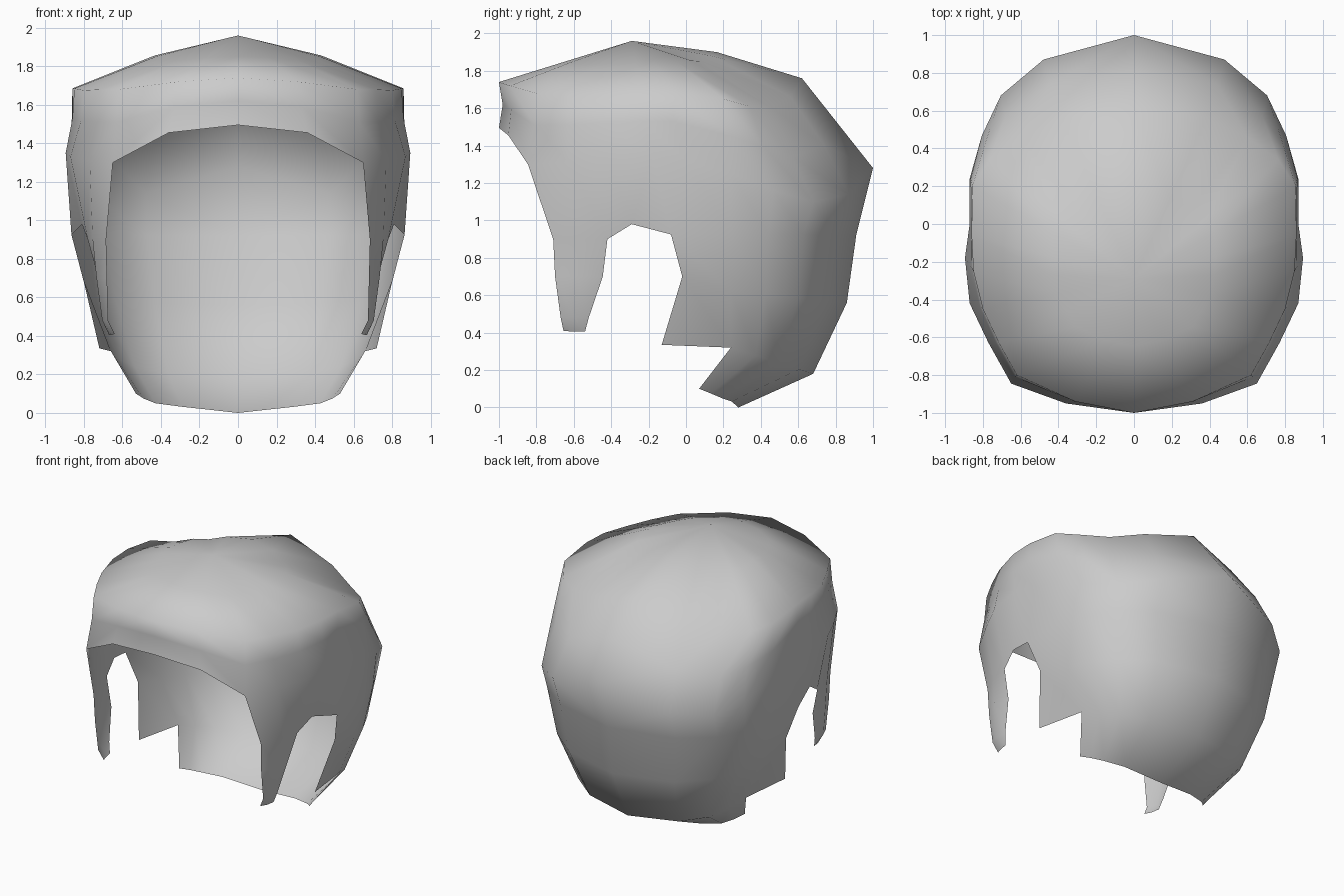
import bpy, bmesh
from mathutils import Vector

if "Cube" in bpy.data.objects:
    bpy.data.objects.remove(bpy.data.objects["Cube"])

# Unit quarter outline of the rounded back of the head (side -> centre back)
ARC = [(1, 0), (.926, .30), (.81, .58), (.55, .83), (0, 1)]


def back_ring(width, y0, y1, heights):
    return [(width * a, y0 + (y1 - y0) * b, z) for (a, b), z in zip(ARC, heights)]


def slope(z_side, z_back):
    return [z_side + (z_back - z_side) * b for a, b in ARC]


# Rings of the right half, each from centre front round to centre back
brow = [(0, -1, 1.74), (.31, -.94, 1.72), (.62, -.80, 1.68), (.715, -.63, 1.68), (.80, -.45, 1.675),
        (.85, -.25, 1.685), (.86, -.06, 1.685),
        (.855, .20, 1.65), (.765, .34, 1.61), (.60, .46, 1.60), (.38, .56, 1.66), (0, .62, 1.76)]
groove = [(0, -.98, 1.62), (.33, -.935, 1.59), (.63, -.81, 1.51), (.73, -.63, 1.51), (.815, -.44, 1.52),
          (.86, -.23, 1.53), (.86, -.07, 1.53),
          (.865, .24, 1.45), (.79, .42, 1.39), (.68, .57, 1.34), (.44, .74, 1.40), (0, .81, 1.52)]
fringe = [(0, -1, 1.495), (.36, -.95, 1.455), (.65, -.845, 1.30), (.77, -.63, 1.31),
          (.87, -.42, 1.33), (.895, -.18, 1.35),
          (.87, 0, 1.32)] + back_ring(.87, .24, 1.0, [1.25, 1.16, 1.10, 1.14, 1.28])
CROWN = Vector((0, -.29, 1.96))

# Intermediate crown ring, gently domed
dome = []
for i, p in enumerate(brow):
    v = CROWN.lerp(Vector(p), .5)
    v.z += .07 if 7 < i < 11 else .04 * min(1, i / 7)
    dome.append(v)

# Lower rings: sideburn (3 columns), ear notch, then back panel
ear = [(.685, -.71, .90), (.755, -.57, .90), (.78, -.42, .90), (.81, -.29, .98),
       (.865, -.08, .925)] + back_ring(.86, .24, .91, slope(.93, .92))
jaw = [(.805, -.02, .70)] + back_ring(.785, .24, .86, slope(.62, .56))
nape = [(.72, -.13, .335)] + back_ring(.66, .24, .68, slope(.32, .18))
tuck = back_ring(.53, .07, .28, [.10, .075, .05, .032, 0])
sideburn_mid = [(.68, -.70, .70), (.735, -.58, .70), (.725, -.445, .70)]
sideburn_low = [(.675, -.67, .48), (.705, -.60, .48), (.69, -.52, .48)]
sideburn_tip = [(.64, -.655, .41), (.66, -.60, .405), (.67, -.54, .405)]

bm = bmesh.new()


def ring(points):
    return [bm.verts.new(p) for p in points]


def bridge(upper, lower):
    for j in range(len(upper) - 1):
        bm.faces.new((upper[j], lower[j], lower[j + 1], upper[j + 1]))


# Crown cap
pole = bm.verts.new(CROWN)
v_dome, v_brow, v_groove, v_fringe, v_ear = map(ring, (dome, brow, groove, fringe, ear))
for a, b in zip(v_dome, v_dome[1:]):
    bm.faces.new((pole, a, b))
bridge(v_dome, v_brow)
bridge(v_brow, v_groove)
bridge(v_groove, v_fringe)

# Sides and back, leaving the face opening free
bridge(v_fringe[2:], v_ear)

# Sideburn
v_mid, v_low, v_tip = map(ring, (sideburn_mid, sideburn_low, sideburn_tip))
bridge(v_ear[:3], v_mid)
bridge(v_mid, v_low)
bridge(v_low, v_tip)

# Back panel behind the ear, and tucked nape
v_jaw, v_nape, v_tuck = map(ring, (jaw, nape, tuck))
bridge(v_ear[4:], v_jaw)
bridge(v_jaw, v_nape)
bridge(v_nape[1:], v_tuck)

for f in bm.faces:
    f.smooth = True
mesh = bpy.data.meshes.new("hair_shell")
bm.to_mesh(mesh)
bm.free()
hair = bpy.data.objects.new("hair_shell", mesh)
bpy.context.collection.objects.link(hair)

# Left half
mirror = hair.modifiers.new("mirror", 'MIRROR')
mirror.use_clip = True
mirror.merge_threshold = .001
